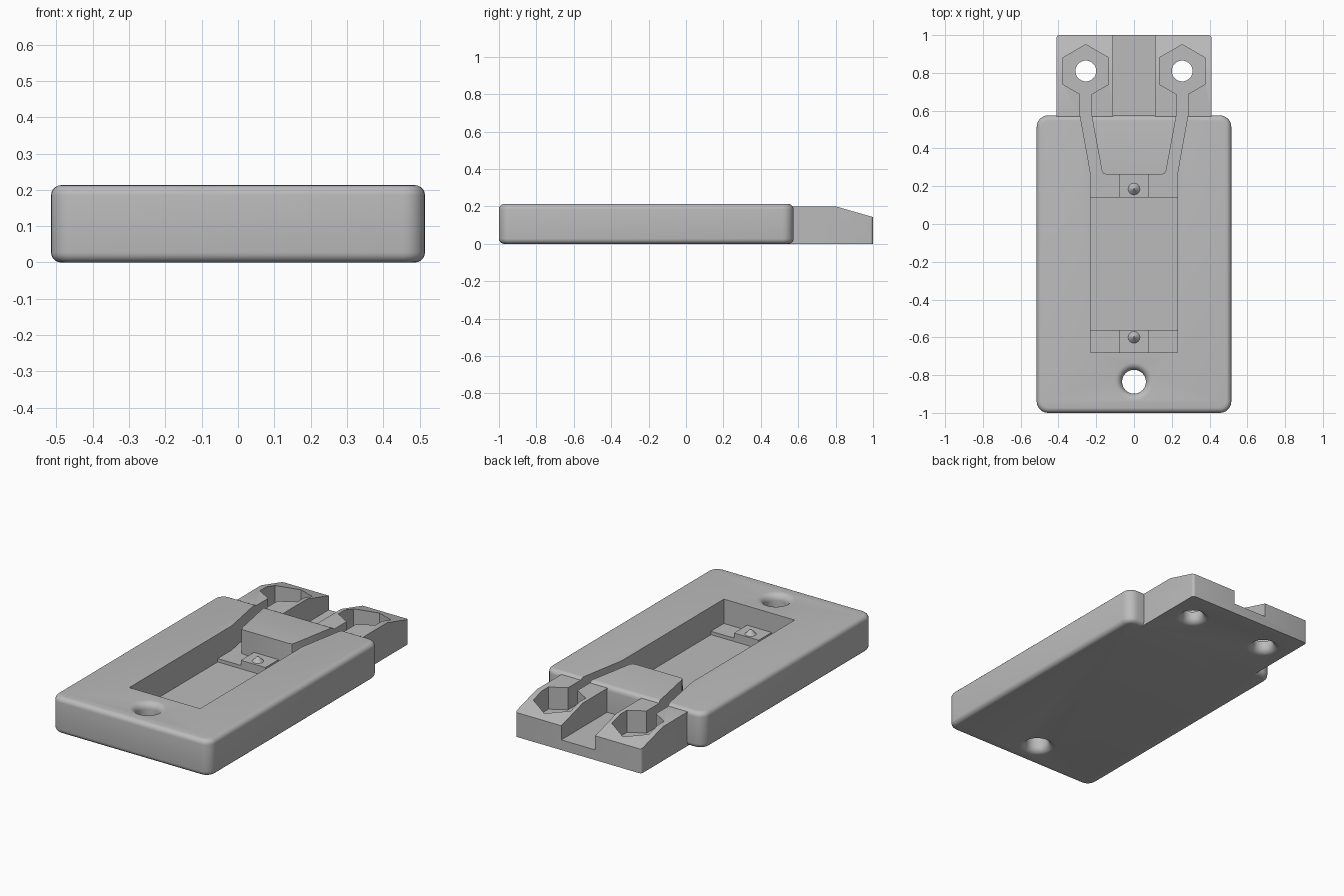
import bpy, bmesh, math
from math import cos, sin, pi

if "Cube" in bpy.data.objects:
    bpy.data.objects.remove(bpy.data.objects["Cube"], do_unlink=True)

grey = bpy.data.materials.new("plain grey")
grey.use_nodes = True
GREY = (0.5, 0.5, 0.5, 1)
grey.diffuse_color = GREY
grey.node_tree.nodes["Principled BSDF"].inputs["Base Color"].default_value = GREY

HEIGHT, LEDGE, FLOOR = 0.213, 0.07, 0.05


def make(name, bm):
    bmesh.ops.recalc_face_normals(bm, faces=bm.faces)
    mesh = bpy.data.meshes.new(name)
    bm.to_mesh(mesh)
    bm.free()
    mesh.materials.append(grey)
    ob = bpy.data.objects.new(name, mesh)
    bpy.context.collection.objects.link(ob)
    return ob


def extruded(points, direction):
    """Solid made by sweeping a flat outline along a direction."""
    bm = bmesh.new()
    face = bm.faces.new([bm.verts.new(p) for p in points])
    new = bmesh.ops.extrude_face_region(bm, geom=[face])["geom"]
    bmesh.ops.translate(bm, vec=direction,
                        verts=[v for v in new if isinstance(v, bmesh.types.BMVert)])
    return bm


def prism(outline, z0, z1):
    return extruded([(x, y, z0) for x, y in outline], (0, 0, z1 - z0))


def box(x0, x1, y0, y1, z0, z1):
    return prism([(x0, y0), (x1, y0), (x1, y1), (x0, y1)], z0, z1)


def round_edges(bm, test, radius, segments):
    edges = [e for e in bm.edges if test(*e.verts)]
    bmesh.ops.bevel(bm, geom=edges, offset=radius, segments=segments,
                    profile=0.5, affect='EDGES')


def upright(a, b):
    return abs(a.co.z - b.co.z) > 0.1


def lathe(profile, x, y, steps=48):
    """Closed solid of revolution from (radius, height) pairs."""
    bm = bmesh.new()
    rings = [[bm.verts.new((x + r * cos(2 * pi * i / steps), y + r * sin(2 * pi * i / steps), z))
              for i in range(steps)] for r, z in profile]
    for low, high in zip(rings, rings[1:]):
        for i in range(steps):
            j = (i + 1) % steps
            bm.faces.new((low[i], low[j], high[j], high[i]))
    bm.faces.new(rings[0][::-1])
    bm.faces.new(rings[-1])
    return bm


def combine(target, other, operation):
    other.hide_render = True
    mod = target.modifiers.new(operation.lower(), 'BOOLEAN')
    mod.operation, mod.solver, mod.object = operation, 'EXACT', other
    bpy.context.view_layer.objects.active = target
    bpy.ops.object.modifier_apply(modifier=mod.name)
    bpy.data.objects.remove(other, do_unlink=True)


# Main slab with rounded corners and rims
bm = box(-0.515, 0.515, -1, 0.575, 0, HEIGHT)
round_edges(bm, upright, 0.06, 6)
round_edges(bm, lambda a, b: abs(a.co.z - b.co.z) < 0.01, 0.028, 5)
body = make("body", bm)

# Rear tail block with sloped end and open centre channel
side = [(0.4, 0), (1, 0), (1, 0.143), (0.8, 0.2), (0.4, 0.2)]
bm = extruded([(-0.41, y, z) for y, z in side], (0.82, 0, 0))
round_edges(bm, lambda a, b: upright(a, b) and min(a.co.y, b.co.y) > 0.95, 0.015, 4)
tail = make("tail", bm)
combine(tail, make("channel_cutter", box(-0.11, 0.11, 0.48, 1.1, 0.06, 0.3)), 'DIFFERENCE')
combine(body, tail, 'UNION')

# Ledge-level recess: tray, two wire grooves and two hexagonal pockets
HX, HY, HR = 0.255, 0.81, 0.14
hexagon = [(HX + HR * cos(a), HY + HR * sin(a))
           for a in (math.radians(d) for d in (-30, 30, 90, 150, 210))]
half = ([(0.23, -0.68), (0.23, 0.27), (0.285, 0.575), (0.285, 0.687)] + hexagon +
        [(0.225, 0.687), (0.225, 0.575), (0.17, 0.28), (0.163, 0.267), (0.148, 0.262)])
outline = half + [(-x, y) for x, y in reversed(half)]
combine(body, make("recess_cutter", prism(outline, LEDGE, 0.4)), 'DIFFERENCE')
combine(body, make("floor_cutter", box(-0.23, 0.23, -0.56, 0.14, FLOOR, 0.4)), 'DIFFERENCE')


# Screw holes with rounded mouths
def mouth(radius, flare, z, sign):
    arc = [(radius + flare * (1 - cos(t)), z + sign * flare * (1 - sin(t)))
           for t in (pi / 2 * k / 6 for k in range(7))]
    return [(radius + flare, z - sign * 0.05)] + arc[::-1]


def ordered(radius, flare, z, sign):
    # Outer rim first, then curving inward to the straight bore
    return [(radius + flare, z - sign * 0.05)] + [
        (radius + flare * (1 - sin(t)), z + sign * flare * (1 - cos(t)))
        for t in (pi / 2 * k / 6 for k in range(7))]


front_hole = ordered(0.063, 0.038, 0, 1) + ordered(0.063, 0.038, HEIGHT, -1)[::-1]
combine(body, make("front_hole_cutter", lathe(front_hole, 0, -0.835)), 'DIFFERENCE')
tail_hole = ordered(0.055, 0.04, 0, 1) + [(0.055, 0.15)]
for x in (-HX, HX):
    combine(body, make("tail_hole_cutter", lathe(tail_hole, x, HY)), 'DIFFERENCE')

# Contact tiles with small pointed studs at both ends of the tray
parts = [body]
for name, y0, y1, stud_y in (("front", -0.69, -0.56, -0.6), ("rear", 0.14, 0.27, 0.185)):
    parts.append(make(name + "_tile", box(-0.08, 0.08, y0, y1, FLOOR - 0.01, 0.1)))
    parts.append(make(name + "_stud", lathe([(0.031, 0.09), (0.031, 0.1), (0.004, 0.128)],
                                            0, stud_y, 24)))

# Smooth the rounded surfaces and keep the creases
bpy.ops.object.select_all(action='DESELECT')
for ob in parts:
    ob.select_set(True)
bpy.context.view_layer.objects.active = body
bpy.ops.object.shade_smooth_by_angle(angle=math.radians(28))
